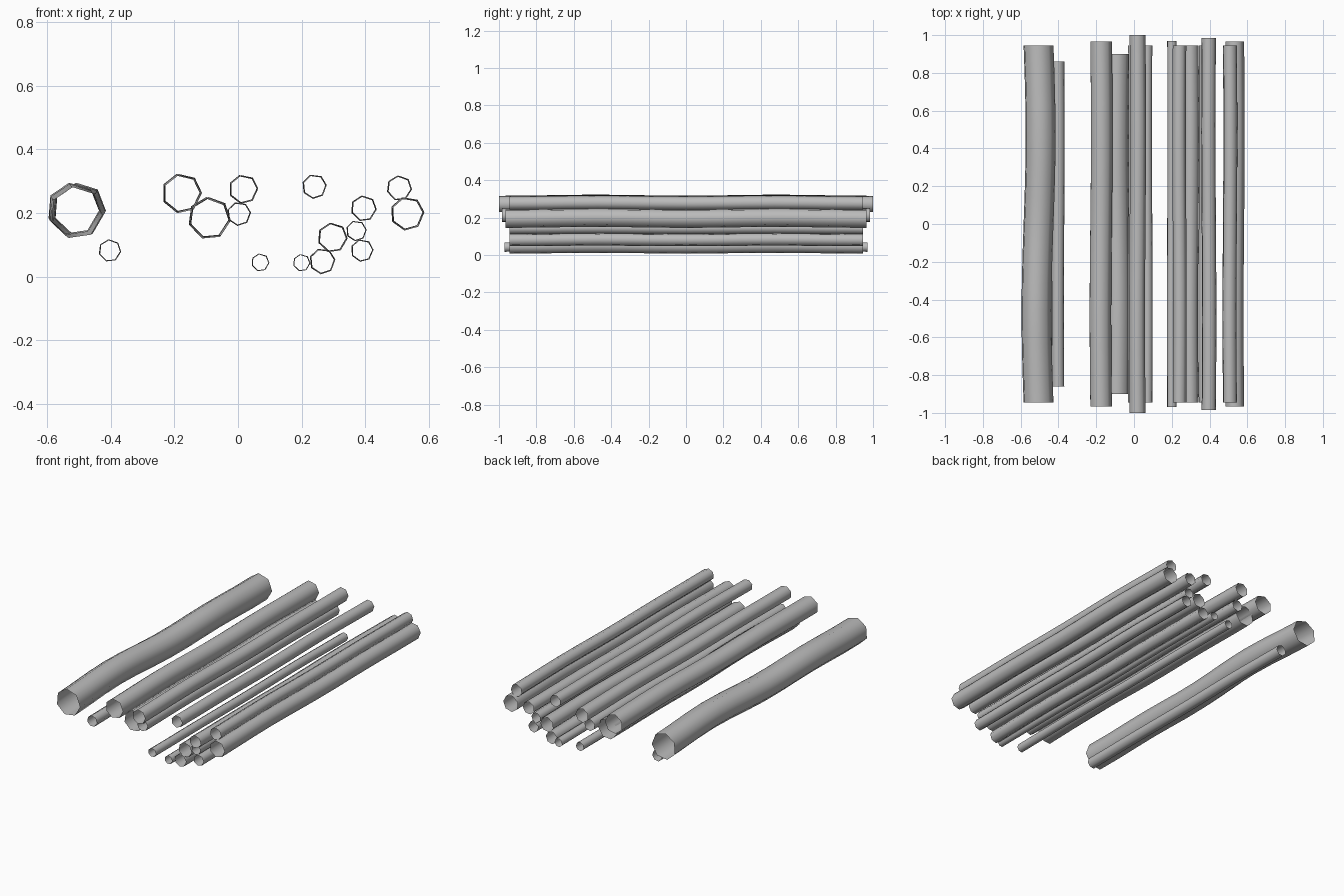
import bpy, bmesh, math, random

cube = bpy.data.objects.get("Cube")
if cube:
    bpy.data.objects.remove(cube, do_unlink=True)

random.seed(4)
SIDES, RINGS = 7, 13

grey = bpy.data.materials.new("plain grey")
grey.use_nodes = True
grey.diffuse_color = (0.5, 0.5, 0.5, 1)
grey.node_tree.nodes["Principled BSDF"].inputs["Base Color"].default_value = grey.diffuse_color


def pipe(name, x, z, radius, half, bend, lift):
    """Open seven-sided tube along y, gently bent sideways and up."""
    bm = bmesh.new()
    turn = random.uniform(-0.15, 0.15)
    rings = []
    for i in range(RINGS):
        u = 2 * i / (RINGS - 1) - 1
        cx = x + bend * math.sin(math.pi * u)
        cz = z + lift * math.sin(math.pi * u) ** 2
        ring = []
        for k in range(SIDES):
            a = turn + math.tau * k / SIDES
            ring.append(bm.verts.new((cx + radius * math.cos(a), u * half,
                                      cz + radius * math.sin(a))))
        rings.append(ring)
    for low, high in zip(rings, rings[1:]):
        for k in range(SIDES):
            n = (k + 1) % SIDES
            bm.faces.new((low[k], high[k], high[n], low[n]))
    bmesh.ops.recalc_face_normals(bm, faces=bm.faces)
    for f in bm.faces:
        f.smooth = True
    mesh = bpy.data.meshes.new(name)
    bm.to_mesh(mesh)
    bm.free()
    mesh.materials.append(grey)
    bpy.context.collection.objects.link(bpy.data.objects.new(name, mesh))


# Widest pipe and its thin neighbour
pipe("large_pipe", -0.508, 0.2, 0.082, 0.945, 0.011, 0.014)
pipe("large_pipe_neighbour", -0.403, 0.08, 0.034, 0.86, 0.002, 0.003)

# Loose pipes: x, z, radius, half length
loose = [
    (-0.177, 0.258, 0.06, 0.965),
    (-0.09, 0.18, 0.064, 0.9),
    (0.017, 0.272, 0.044, 1.0),
    (0.003, 0.195, 0.036, 0.945),
    (0.07, 0.043, 0.027, 0.945),
    (0.2, 0.042, 0.026, 0.97),
    (0.24, 0.281, 0.037, 0.945),
    (0.297, 0.12, 0.045, 0.945),
    (0.265, 0.046, 0.039, 0.945),
    (0.372, 0.142, 0.031, 0.945),
    (0.395, 0.212, 0.039, 0.985),
    (0.39, 0.08, 0.034, 0.945),
    (0.507, 0.276, 0.038, 0.945),
    (0.532, 0.195, 0.051, 0.965),
]
for i, (x, z, r, half) in enumerate(loose):
    side = random.choice((-1, 1))
    pipe(f"pipe_{i + 1}", x, z, r, half, side * r * 0.06, r * 0.1)
